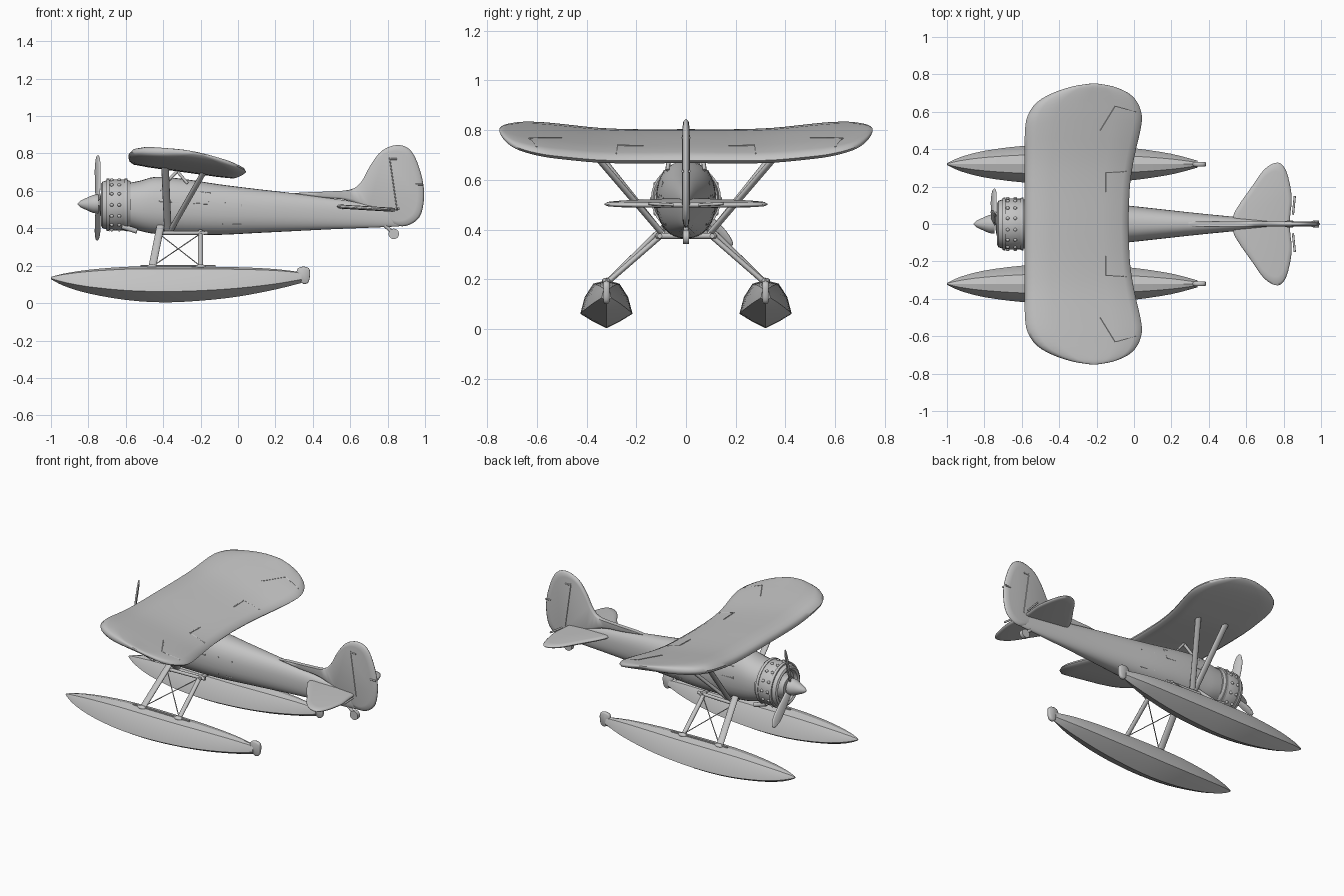
import bpy, bmesh, math
from mathutils import Vector

if "Cube" in bpy.data.objects:
    bpy.data.objects.remove(bpy.data.objects["Cube"], do_unlink=True)

grey = bpy.data.materials.new("plain_grey")
grey.use_nodes = True
grey.diffuse_color = (0.55, 0.55, 0.55, 1)
grey.node_tree.nodes["Principled BSDF"].inputs["Base Color"].default_value = grey.diffuse_color


def finish(obj, name, angle=40):
    obj.name = name
    obj.data.materials.append(grey)
    bpy.ops.object.select_all(action='DESELECT')
    obj.select_set(True)
    bpy.context.view_layer.objects.active = obj
    bpy.ops.object.shade_smooth_by_angle(angle=math.radians(angle))
    return obj


def loft(name, rings, angle=40):
    """Skin a list of equal-length closed rings and cap both ends."""
    bm = bmesh.new()
    rows = [[bm.verts.new(p) for p in ring] for ring in rings]
    for a, b in zip(rows, rows[1:]):
        for i in range(len(a)):
            j = (i + 1) % len(a)
            bm.faces.new((a[i], a[j], b[j], b[i]))
    bm.faces.new(rows[0])
    bm.faces.new(rows[-1])
    bmesh.ops.recalc_face_normals(bm, faces=bm.faces)
    mesh = bpy.data.meshes.new(name)
    bm.to_mesh(mesh)
    bm.free()
    obj = bpy.data.objects.new(name, mesh)
    bpy.context.collection.objects.link(obj)
    return finish(obj, name, angle)


def smooth_path(pts, steps=4, closed=True):
    """Catmull-Rom curve through points of any dimension."""
    n, out = len(pts), []
    pick = (lambda i: pts[i % n]) if closed else (lambda i: pts[min(max(i, 0), n - 1)])
    for i in range(n if closed else n - 1):
        a, b, c, d = (pick(i + k) for k in (-1, 0, 1, 2))
        for s in range(steps):
            t = s / steps
            out.append(tuple(0.5 * (2 * q + (r - p) * t + (2 * p - 5 * q + 4 * r - u) * t * t
                                    + (3 * q - p - 3 * r + u) * t ** 3)
                             for p, q, r, u in zip(a, b, c, d)))
    return out if closed else out + [pts[-1]]


def lens(name, outline, thick, place):
    """Thin rounded-edge surface; place(u, v, w) maps outline plane to space."""
    pts = smooth_path(outline)
    cu, cv = (sum(p[k] for p in pts) / len(pts) for k in (0, 1))
    rings = []
    for scale, w in ((.86, -1), (.96, -.75), (1, -.15), (1, .15), (.96, .75), (.86, 1)):
        rings.append([place(cu + (u - cu) * scale, cv + (v - cv) * scale, w * thick)
                      for u, v in pts])
    return loft(name, rings, 60)


def strut(name, a, b, wide, thin=None, sides=12):
    a, b = Vector(a), Vector(b)
    bpy.ops.mesh.primitive_cylinder_add(vertices=sides, radius=1, depth=1, location=(a + b) / 2)
    obj = bpy.context.object
    obj.rotation_euler = (b - a).to_track_quat('Z', 'Y').to_euler()
    obj.scale = (wide, thin or wide, (b - a).length)
    return finish(obj, name)


def ball(name, loc, size):
    bpy.ops.mesh.primitive_uv_sphere_add(segments=12, ring_count=8, radius=1, location=loc)
    bpy.context.object.scale = size
    return finish(bpy.context.object, name)


def oval(x, hw, bottom, top, power=2.0, n=32):
    ring = []
    for i in range(n):
        c, s = math.cos(i * math.tau / n), math.sin(i * math.tau / n)
        ring.append((x, math.copysign(abs(c) ** (2 / power), c) * hw,
                     (top + bottom) / 2 + math.copysign(abs(s) ** (2 / power), s) * (top - bottom) / 2))
    return ring


def lookup(table, key):
    """Linear interpolation of a table row by its first column."""
    for a, b in zip(table, table[1:]):
        if key <= b[0]:
            t = max(0, (key - a[0]) / (b[0] - a[0]))
            return [p + (q - p) * t for p, q in zip(a, b)]
    return list(table[-1])


# Fuselage: x, half width, bottom, top
BODY = [(-.6, .115, .41, .64), (-.52, .12, .385, .655), (-.44, .12, .37, .675), (-.3, .118, .365, .665),
        (-.1, .105, .365, .635), (.1, .084, .375, .61), (.3, .062, .385, .587), (.5, .042, .395, .56),
        (.7, .024, .403, .53), (.86, .01, .41, .5)]
loft("fuselage", [oval(*r, power=2.3) for r in smooth_path(BODY, 3, False)])


def lathe(name, profile, z=.525):
    return loft(name, [oval(x, r, z - r, z + r) for x, r in profile])


# Engine cowl, engine face and spinner
lathe("engine_cowl", [(-.69, .09), (-.725, .1), (-.732, .112), (-.725, .124), (-.70, .132),
                      (-.66, .137), (-.60, .136), (-.575, .127), (-.575, .1)])
for x in (-.695, -.6):
    lathe("cowl_band", [(x - .008, .12), (x - .008, .14), (x + .008, .141), (x + .008, .12)])
lathe("engine_face", [(-.74, .03), (-.735, .06), (-.71, .07), (-.68, .105)])
lathe("spinner", smooth_path([(-.857, .003), (-.84, .018), (-.8, .037), (-.77, .049), (-.745, .05)], 3, False), .53)
for k in range(14):
    a = math.tau * k / 14
    for x in (-.675, -.635):
        ball("cowl_bump", (x, math.cos(a) * .136, .525 + math.sin(a) * .136), (.01, .009, .009))
for s in (1, -1):
    strut("exhaust_pipe", (-.62, s * .07, .41), (-.54, s * .075, .385), .014)

# Propeller blades
BLADE = [(.02, -.012), (.1, -.02), (.2, -.023), (.255, -.013), (.268, 0), (.255, .013), (.2, .023), (.1, .02), (.02, .012)]
for deg in (76, -46):
    c, s = math.cos(math.radians(deg)), math.sin(math.radians(deg))
    lens("propeller_blade", BLADE, .006,
         lambda u, v, w: (-.75 + v * .5 + w, u * c - v * s, .53 + u * s + v * c))

# Wing: span position, leading x, trailing x, lift, thickness
HALF_WING = [(0, -.585, -.03, 0, 1), (.2, -.585, -.022, 0, 1), (.35, -.585, 0, .006, 1),
             (.5, -.583, .034, .025, .95), (.58, -.568, .042, .037, .9), (.65, -.52, .018, .05, .8),
             (.7, -.435, -.03, .063, .66), (.735, -.33, -.11, .08, .4), (.75, -.24, -.19, .092, .12)]
AIRFOIL = [(0, .008), (.03, .032), (.1, .048), (.25, .056), (.5, .053), (.75, .043), (.93, .03), (.985, .018),
           (1, .003), (.98, -.01), (.85, -.014), (.5, -.018), (.2, -.022), (.05, -.02), (.01, -.008)]


def wing_point(t, h, y, front, back, lift, fat):
    x = front + (back - front) * t
    return (x, y, .765 - .16 * (x + .585) + lift + h * fat)


half = smooth_path(HALF_WING, 3, False)
span = [(-r[0],) + r[1:] for r in reversed(half[1:])] + half
loft("wing", [[wing_point(t, h, *row) for t, h in AIRFOIL] for row in span], 60)


def trace(name, pts, r=.003):
    for a, b in zip(pts, pts[1:]):
        strut(name, a, b, r, sides=6)


# Raised panel seams on the wing and the fuselage sides
def wing_top(x, y):
    row = lookup(half, abs(y))
    t = (x - row[1]) / (row[2] - row[1])
    return wing_point(t, lookup(AIRFOIL[:9], t)[1], y, *row[1:])


def side(x, z, s):
    _, hw, low, top = lookup(BODY, x)
    d = abs(z - (low + top) / 2) / ((top - low) / 2)
    return (x, s * hw * (1 - d ** 2.3) ** (1 / 2.3), z)


for s in (1, -1):
    for seam in ([(-.15, .17), (-.15, .275), (-.04, .28)], [(-.18, .5), (-.1, .63), (.01, .6)]):
        trace("wing_seam", [wing_top(x, s * y) for x, y in seam])
    for seam in ([(-.42, .54), (-.16, .53), (-.15, .59), (-.41, .61), (-.42, .54)],
                 [(-.08, .42), (-.07, .54)], [(-.03, .42), (.02, .42), (.02, .53)]):
        trace("door_seam", [side(x, z, s) for x, z in seam])

# Tailplane, fin and rudder
TAIL = [(.53, .04), (.56, .1), (.63, .2), (.7, .295), (.77, .328), (.815, .28), (.843, .15), (.835, .04)]
lens("tailplane", TAIL + [(x, -y) for x, y in reversed(TAIL)], .011,
     lambda u, v, w: (u, v, .517 - .06 * (u - .53) + w))
FIN = [(.27, .585), (.45, .594), (.6, .607), (.66, .65), (.71, .74), (.77, .815), (.85, .845), (.92, .82), (.967, .73),
       (.995, .6), (.98, .48), (.93, .425), (.86, .412), (.78, .45), (.6, .545), (.42, .565)]
lens("fin_and_rudder", FIN, .014, lambda u, v, w: (u, w, v))
for s in (1, -1):
    trace("rudder_hinge", [(.81, s * .014, .78), (.85, s * .014, .5)])
    strut("elevator_horn", (.85, s * .05, .50), (.86, s * .15, .505), .006)
    for x, z in ((.83, .77), (.97, .635)):
        strut("rudder_tab", (x - .02, s * .012, z), (x + .02, s * .014, z), .005)

# Tail wheel
strut("tail_wheel_leg", (.78, 0, .42), (.83, 0, .375), .01)
strut("tail_wheel", (.833, -.012, .37), (.833, .012, .37), .028, sides=24)

# Floats: x, half width, keel, chine, deck
FLOAT = [(-1, .004, .128, .132, .14), (-.93, .037, .092, .112, .158), (-.8, .071, .052, .088, .178),
         (-.6, .097, .017, .068, .194), (-.4, .105, .004, .062, .197), (-.2, .101, .013, .067, .195),
         (0, .085, .035, .08, .192), (.2, .055, .073, .103, .182), (.34, .018, .108, .127, .165)]
SECTION = [(.55, .5, 0), (1, 1, 0), (.83, 1, .5), (.5, 1, .9)]


def float_ring(y, x, hw, keel, chine, deck):
    edge = [(hw * a, keel + (chine - keel) * b + (deck - chine) * c) for a, b, c in SECTION]
    loop = [(0, keel)] + edge + [(0, deck)] + [(-u, z) for u, z in reversed(edge)]
    return [(x, y + u, z) for u, z in loop]


RUDDER = [(.315, .15), (.32, .185), (.35, .195), (.38, .185), (.385, .15), (.375, .11), (.345, .105)]
for s in (1, -1):
    y = s * .32
    loft("float", [float_ring(y, *r) for r in smooth_path(FLOAT, 3, False)], 25)
    lens("float_rudder", RUDDER, .012, lambda u, v, w: (u, y + w, v))
    trace("deck_rail", [(-.52, y, .199), (-.12, y, .197)], .006)

    # Float legs, spreader bar and crossed wires
    strut("float_front_leg", (-.46, y, .185), (-.415, s * .09, .41), .021, .012)
    strut("float_rear_leg", (-.2, y, .185), (-.2, s * .09, .385), .014, .011)
    strut("leg_bar", (-.41, s * .115, .375), (-.16, s * .105, .375), .01)
    trace("brace_wire", [(-.445, s * .305, .205), (-.21, s * .125, .365)])
    trace("brace_wire", [(-.21, s * .305, .205), (-.415, s * .125, .365)])
    for x in (-.46, -.2):
        ball("leg_foot", (x, y, .195), (.03, .018, .012))

    # Wing struts and cabane struts
    strut("wing_front_strut", (-.375, s * .1, .39), (-.39, s * .37, .73), .02, .011)
    strut("wing_rear_strut", (-.36, s * .1, .39), (-.18, s * .37, .705), .017, .011)
    strut("cabane_front", (-.39, s * .075, .64), (-.3, s * .06, .73), .009)
    strut("cabane_rear", (-.27, s * .075, .64), (-.35, s * .06, .735), .008)

# Spreader tubes under the belly
for x in (-.4, -.19):
    strut("belly_tube", (x, -.12, .375), (x, .12, .375), .012)
